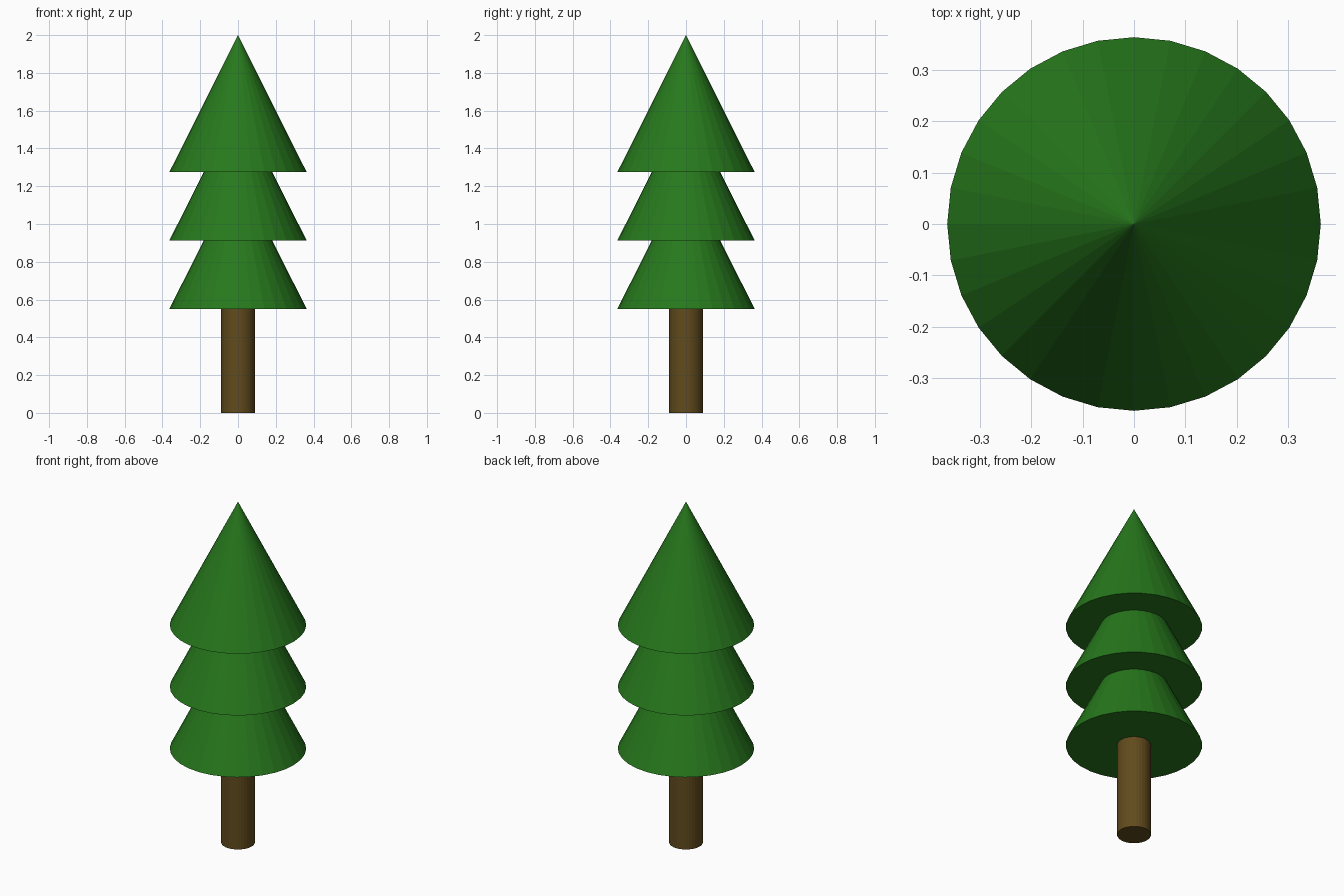
import bpy

if "Cube" in bpy.data.objects:
    bpy.data.objects.remove(bpy.data.objects["Cube"])

SIDES = 32


def material(name, color):
    mat = bpy.data.materials.new(name)
    mat.diffuse_color = color
    mat.use_nodes = True
    mat.node_tree.nodes["Principled BSDF"].inputs["Base Color"].default_value = mat.diffuse_color
    return mat


def tapered(name, r_bottom, r_top, z0, z1, mat):
    bpy.ops.mesh.primitive_cone_add(vertices=SIDES, radius1=r_bottom, radius2=r_top,
                                    depth=z1 - z0, location=(0, 0, (z0 + z1) / 2))
    obj = bpy.context.object
    obj.name = name
    obj.data.materials.append(mat)
    return obj


bark = material("bark", (0.12, 0.07, 0.012, 1))
needles = material("needles", (0.02, 0.19, 0.012, 1))

# Trunk, ending inside the lowest tier
tapered("trunk", 0.09, 0.09, 0, 0.64, bark)

# Three identical overlapping foliage cones
tier_height, tier_step, tier_radius = 0.724, 0.3625, 0.363
for i, label in enumerate(("top", "middle", "bottom")):
    apex = 2.0 - i * tier_step
    tapered(f"foliage_{label}", tier_radius, 0, apex - tier_height, apex, needles)
